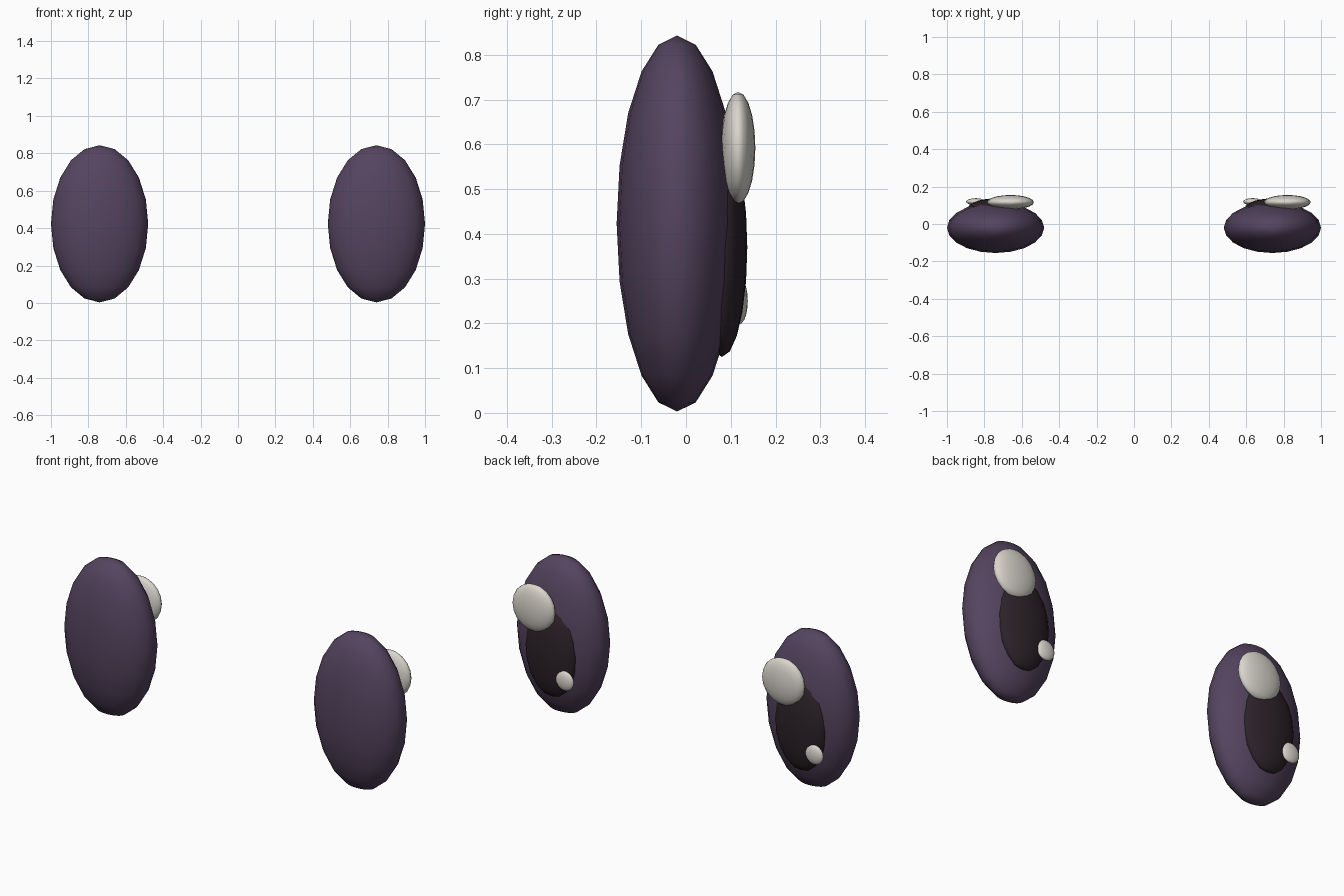
import bpy

cube = bpy.data.objects.get("Cube")
if cube:
    bpy.data.objects.remove(cube, do_unlink=True)


def make_material(name, rgb):
    mat = bpy.data.materials.new(name)
    mat.use_nodes = True
    mat.diffuse_color = (*rgb, 1)
    mat.node_tree.nodes["Principled BSDF"].inputs["Base Color"].default_value = (*rgb, 1)
    return mat


purple = make_material("dusky purple", (0.09, 0.058, 0.115))
dark = make_material("dark plum", (0.025, 0.016, 0.022))
cream = make_material("warm white", (0.70, 0.67, 0.61))


def ellipsoid(name, centre, radii, mat):
    bpy.ops.mesh.primitive_uv_sphere_add(segments=20, ring_count=10, radius=1, location=centre)
    obj = bpy.context.object
    obj.name = name
    obj.scale = radii
    bpy.ops.object.transform_apply(location=False, rotation=False, scale=True)
    bpy.ops.object.shade_smooth()
    obj.data.materials.append(mat)


# Both eyes share one layout, so the glints sit on the same side of each
for side, x in (("right", -0.74), ("left", 0.74)):
    ellipsoid(side + "_eyeball", (x, -0.02, 0.423), (0.26, 0.135, 0.42), purple)
    ellipsoid(side + "_pupil", (x, 0.08, 0.37), (0.15, 0.057, 0.245), dark)
    ellipsoid(side + "_large_glint", (x + 0.08, 0.1165, 0.592), (0.125, 0.0385, 0.125), cream)
    ellipsoid(side + "_small_glint", (x - 0.105, 0.119, 0.25), (0.052, 0.019, 0.052), cream)
